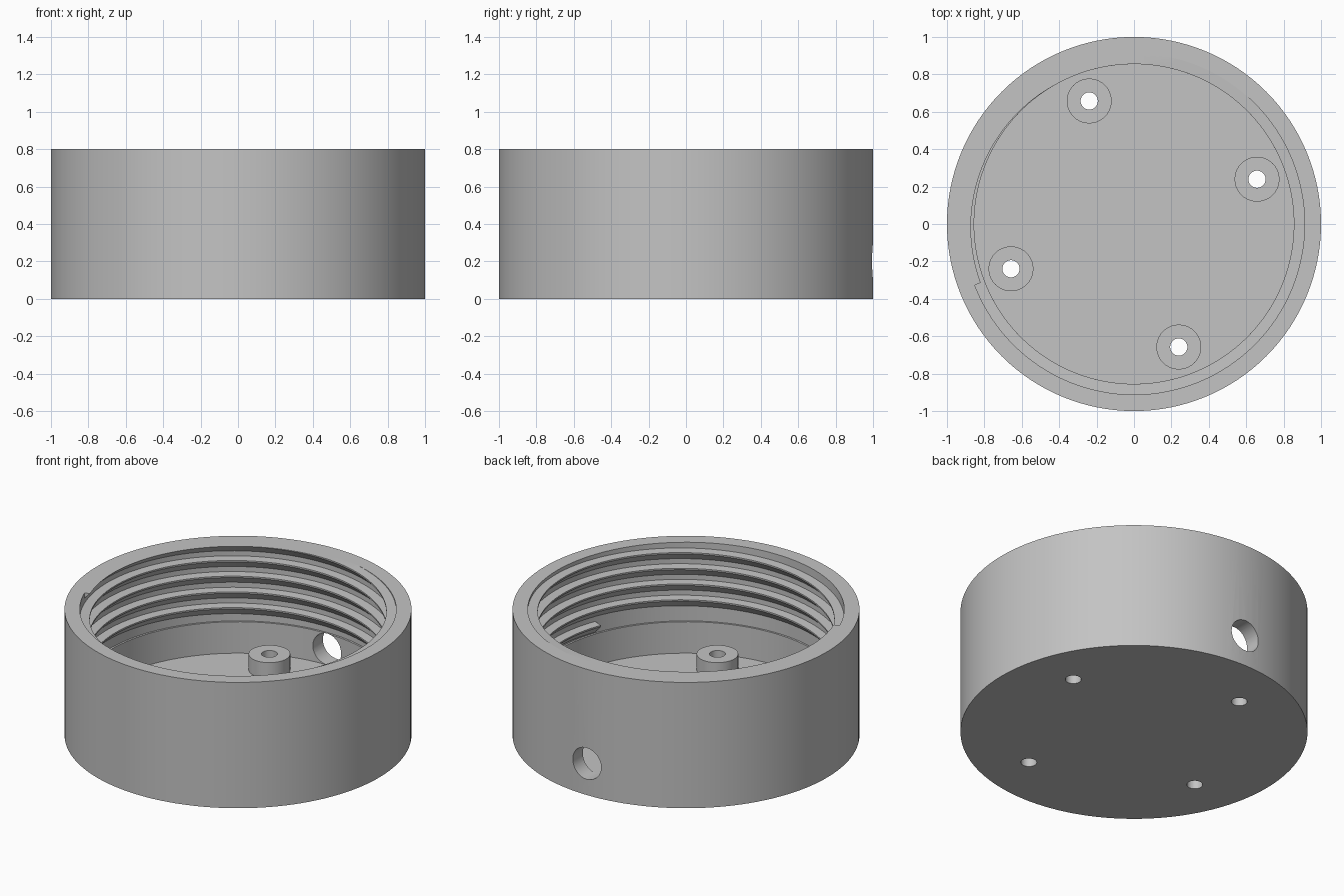
import bpy, bmesh, math
from mathutils import Vector, Matrix

if "Cube" in bpy.data.objects:
    bpy.data.objects.remove(bpy.data.objects["Cube"])

HEIGHT = 0.8
PITCH = 0.1
POST_ANGLES = [20, 110, 200, 290]

grey = bpy.data.materials.new("light grey")
grey.diffuse_color = (0.55, 0.55, 0.55, 1)
grey.use_nodes = True
grey.node_tree.nodes["Principled BSDF"].inputs["Base Color"].default_value = grey.diffuse_color


def finish(name, bm):
    bmesh.ops.recalc_face_normals(bm, faces=bm.faces)
    mesh = bpy.data.meshes.new(name)
    bm.to_mesh(mesh)
    bm.free()
    mesh.materials.append(grey)
    ob = bpy.data.objects.new(name, mesh)
    bpy.context.collection.objects.link(ob)
    return ob


def smooth(ob):
    bpy.ops.object.select_all(action='DESELECT')
    ob.select_set(True)
    bpy.context.view_layer.objects.active = ob
    bpy.ops.object.shade_smooth_by_angle(angle=math.radians(30))


def lathe(name, profile, segments, closed=False):
    """Revolve (radius, z) points about the z axis."""
    bm = bmesh.new()
    verts = [bm.verts.new((r, 0, z)) for r, z in profile]
    edges = [bm.edges.new(p) for p in zip(verts, verts[1:])]
    if closed:
        edges.append(bm.edges.new((verts[-1], verts[0])))
    bmesh.ops.spin(bm, geom=verts + edges, cent=(0, 0, 0), axis=(0, 0, 1),
                   angle=math.tau, steps=segments, use_merge=True)
    bmesh.ops.remove_doubles(bm, verts=bm.verts, dist=1e-5)
    return finish(name, bm)


def cut_cylinder(target, matrix, radius, depth):
    """Drill a round hole through the target."""
    bm = bmesh.new()
    bmesh.ops.create_cone(bm, cap_ends=True, segments=40, radius1=radius,
                          radius2=radius, depth=depth, matrix=matrix)
    cutter = finish("hole_cutter", bm)
    cutter.hide_render = True
    mod = target.modifiers.new("hole", 'BOOLEAN')
    mod.operation, mod.solver, mod.object = 'DIFFERENCE', 'EXACT', cutter
    bpy.context.view_layer.objects.active = target
    bpy.ops.object.modifier_apply(modifier=mod.name)
    bpy.data.objects.remove(cutter)


# Cup: floor, plain chamber and slightly wider threaded zone
cup = lathe("cup_body", [(0, 0), (1, 0), (1, HEIGHT), (0.912, HEIGHT),
                         (0.912, 0.3), (0.9, 0.3), (0.9, 0.1), (0, 0.1)], 128)

# Cable hole through the back wall
cut_cylinder(cup, Matrix.Translation((0, 0.95, 0.2)) @ Matrix.Rotation(math.pi / 2, 4, 'X'),
             0.1, 0.3)

# Screw posts standing on the floor, with holes running through it
for a in POST_ANGLES:
    pos = Vector((0.7 * math.cos(math.radians(a)), 0.7 * math.sin(math.radians(a)), 0))
    cut_cylinder(cup, Matrix.Translation(pos + Vector((0, 0, 0.05))), 0.046, 0.3)
    post = lathe("screw_post", [(0.046, 0.1), (0.12, 0.1), (0.12, 0.2), (0.046, 0.2)],
                 40, closed=True)
    post.location = pos
    smooth(post)
smooth(cup)

# Thread ridge: flat top, sloping underside, swept up a helix and trimmed at the rim
section = [(0.914, 0.0), (0.855, -0.003), (0.855, -0.012), (0.914, -0.07)]
start, end, steps = -20, 561 + 3 * 360, 600
bm = bmesh.new()
previous = None
for i in range(steps + 1):
    deg = start + (end - start) * i / steps
    a = math.radians(deg)
    lift = HEIGHT + PITCH * (deg - 436 - 3 * 360) / 360
    ring = [bm.verts.new((r * math.cos(a), r * math.sin(a), lift + z)) for r, z in section]
    if previous:
        for k in range(4):
            n = (k + 1) % 4
            bm.faces.new((previous[k], previous[n], ring[n], ring[k]))
    if i in (0, steps):
        bm.faces.new(ring)
    previous = ring
cut = bmesh.ops.bisect_plane(bm, geom=bm.verts[:] + bm.edges[:] + bm.faces[:],
                             plane_co=(0, 0, HEIGHT), plane_no=(0, 0, 1), clear_outer=True)
rim = [e for e in cut["geom_cut"] if isinstance(e, bmesh.types.BMEdge)]
bmesh.ops.triangle_fill(bm, edges=rim, use_beauty=True)
smooth(finish("thread_ridge", bm))
